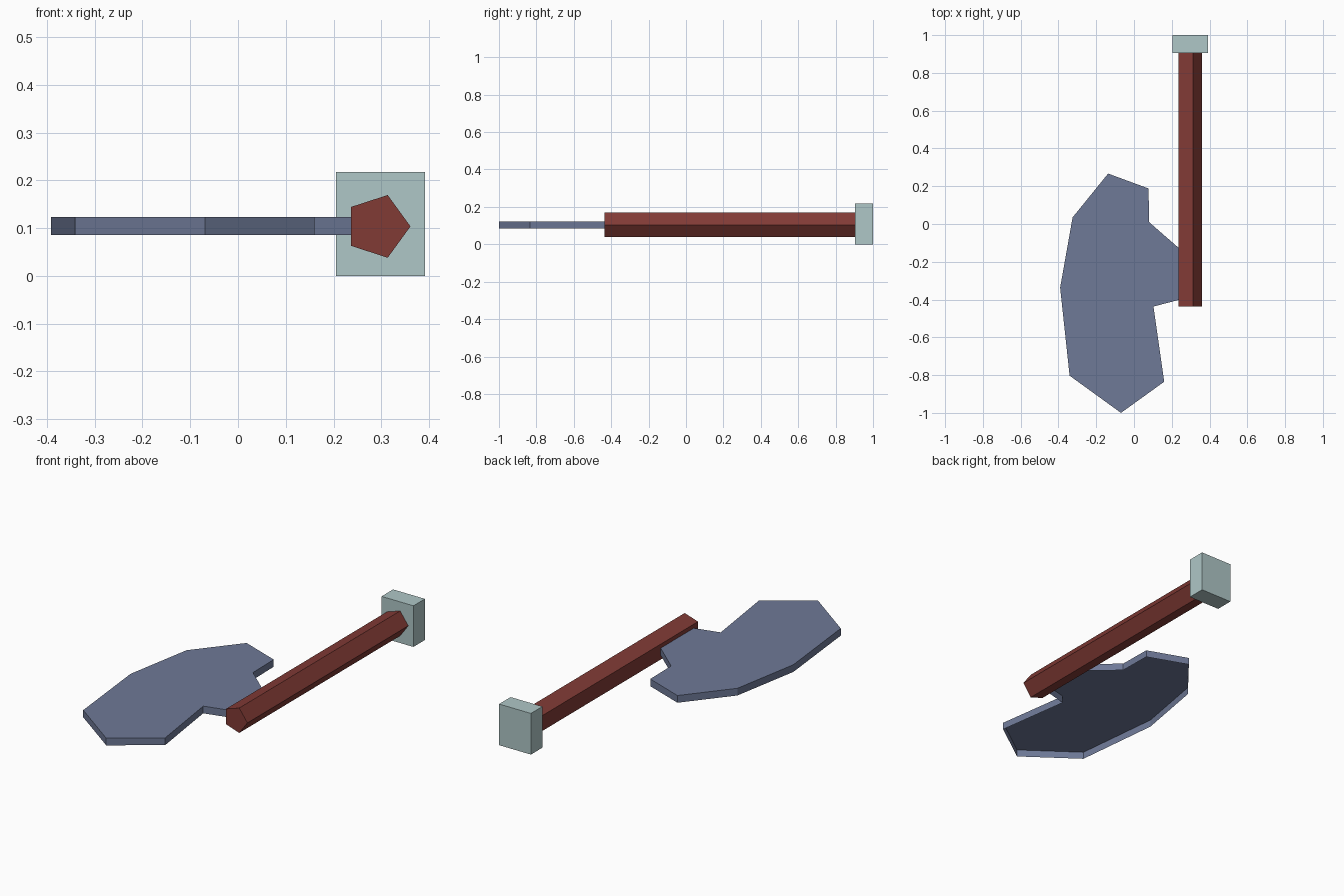
import bpy
import bmesh
from math import cos, sin, tau
from mathutils import Vector

cube = bpy.data.objects.get("Cube")
if cube:
    bpy.data.objects.remove(cube, do_unlink=True)


def material(name, rgb):
    mat = bpy.data.materials.new(name)
    mat.use_nodes = True
    mat.diffuse_color = (*rgb, 1)
    mat.node_tree.nodes["Principled BSDF"].inputs["Base Color"].default_value = (*rgb, 1)
    return mat


def prism(name, outline, depth, mat, open_start=False):
    """Extrude a flat 3D outline along the depth vector, optionally leaving the start open."""
    bm = bmesh.new()
    face = bm.faces.new([bm.verts.new(p) for p in outline])
    ext = bmesh.ops.extrude_face_region(bm, geom=[face], use_keep_orig=True)
    moved = [e for e in ext["geom"] if isinstance(e, bmesh.types.BMVert)]
    bmesh.ops.translate(bm, verts=moved, vec=Vector(depth))
    bmesh.ops.recalc_face_normals(bm, faces=bm.faces)
    if open_start:
        bmesh.ops.delete(bm, geom=[face], context="FACES_ONLY")
    mesh = bpy.data.meshes.new(name)
    bm.to_mesh(mesh)
    bm.free()
    mesh.materials.append(mat)
    obj = bpy.data.objects.new(name, mesh)
    bpy.context.collection.objects.link(obj)
    return obj


steel = material("blue grey steel", (0.157, 0.192, 0.31))
wood = material("red brown wood", (0.22, 0.043, 0.036))
pale = material("pale grey green", (0.43, 0.57, 0.57))

# Axe blade: thin shell, open underneath, with a neck that meets the handle
blade = [(-0.137, 0.267), (0.077, 0.188), (0.08, 0.01), (0.237, -0.127),
         (0.237, -0.402), (0.103, -0.437), (0.16, -0.835), (-0.069, -1),
         (-0.341, -0.803), (-0.391, -0.337), (-0.325, 0.035)]
prism("axe_blade", [(x, y, 0.085) for x, y in blade], (0, 0, 0.038), steel, open_start=True)

# Handle: five-sided rod lying along y
rod = [(0.292 + 0.069 * cos(tau * i / 5), -0.437, 0.1035 + 0.069 * sin(tau * i / 5))
       for i in range(5)]
prism("handle", rod, (0, 1.342, 0), wood)

# Pommel: block on the handle's end
block = [(x, 0.904, z) for x, z in ((0.205, 0), (0.391, 0), (0.391, 0.217), (0.205, 0.217))]
prism("pommel", block, (0, 0.096, 0), pale)
